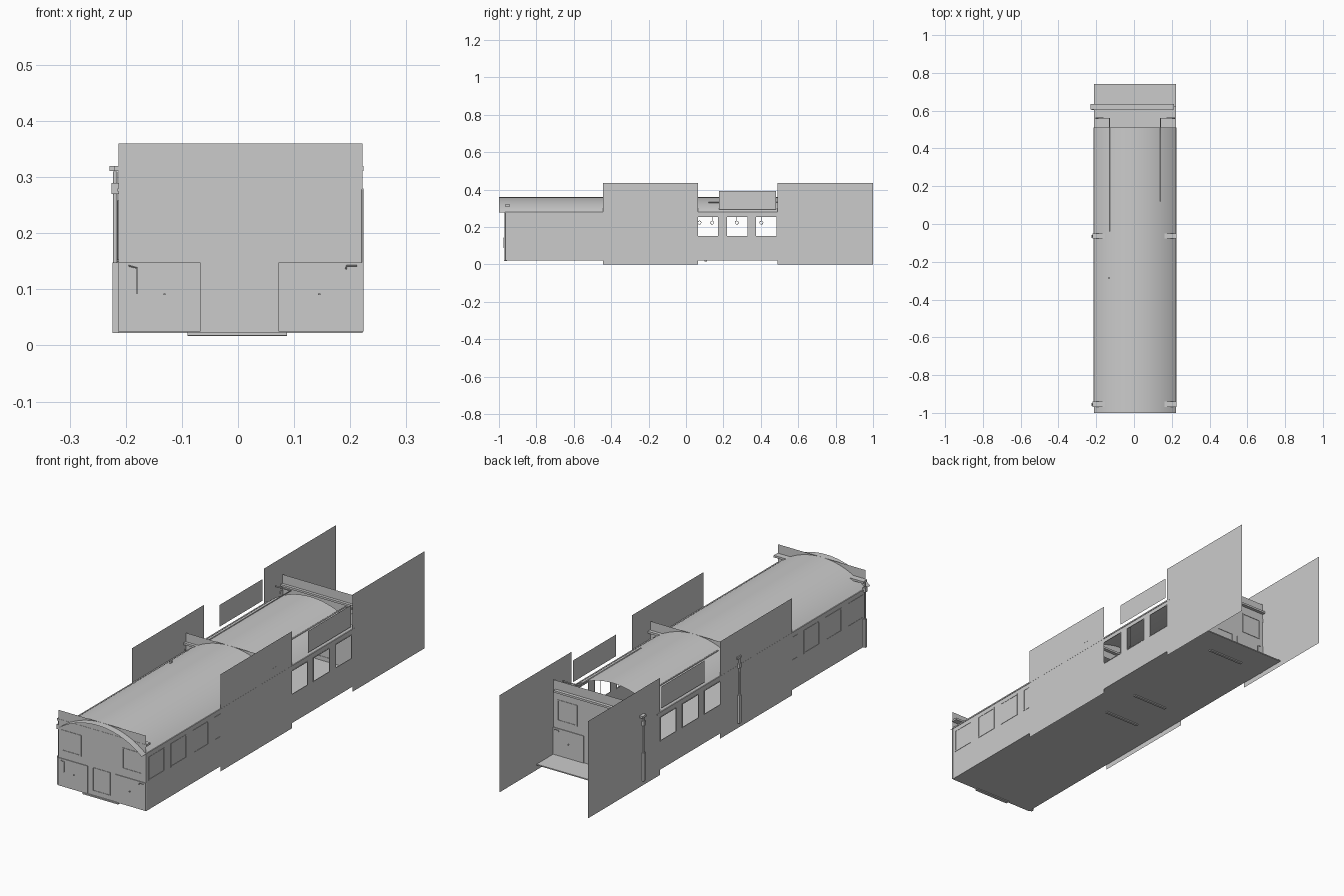
import bpy, bmesh, math

if "Cube" in bpy.data.objects:
    bpy.data.objects.remove(bpy.data.objects["Cube"])

XL, XR = -0.213, 0.222          # side wall planes
XC = (XL + XR) / 2
Y0, YM, Y1 = -0.968, -0.065, 0.62   # front wall, bulkhead, rear wall
ZF, ZE = 0.025, 0.278           # floor and eaves heights


def finish(name, bm):
    mesh = bpy.data.meshes.new(name)
    bm.to_mesh(mesh)
    bm.free()
    ob = bpy.data.objects.new(name, mesh)
    bpy.context.collection.objects.link(ob)
    return ob


def box(name, x0, x1, y0, y1, z0, z1):
    bm = bmesh.new()
    bmesh.ops.create_cube(bm, size=1)
    for v in bm.verts:
        v.co = (x1 if v.co.x > 0 else x0, y1 if v.co.y > 0 else y0, z1 if v.co.z > 0 else z0)
    return finish(name, bm)


def side_sheet(name, x, rects):
    """Flat sheets in the plane x, each rect = (y0, y1, z0, z1)."""
    bm = bmesh.new()
    for y0, y1, z0, z1 in rects:
        bm.faces.new([bm.verts.new((x, y, z)) for y, z in ((y0, z0), (y1, z0), (y1, z1), (y0, z1))])
    return finish(name, bm)


def end_sheet(name, y, rects):
    bm = bmesh.new()
    for x0, x1, z0, z1 in rects:
        bm.faces.new([bm.verts.new((x, y, z)) for x, z in ((x0, z0), (x1, z0), (x1, z1), (x0, z1))])
    return finish(name, bm)


def side_frame(name, x, y0, y1, z0, z1, t=0.005, d=0.0015):
    for a, b, c, e in ((y0, y1, z0, z0 + t), (y0, y1, z1 - t, z1), (y0, y0 + t, z0, z1), (y1 - t, y1, z0, z1)):
        box(name, x - d, x + d, a, b, c, e)


def end_frame(name, y, x0, x1, z0, z1, t=0.005, d=0.002):
    for a, b, c, e in ((x0, x1, z0, z0 + t), (x0, x1, z1 - t, z1), (x0, x0 + t, z0, z1), (x1 - t, x1, z0, z1)):
        box(name, a, b, y - d, y + d, c, e)


def tube(name, pts, r, cyclic=False):
    cu = bpy.data.curves.new(name, 'CURVE')
    cu.dimensions = '3D'
    cu.bevel_depth = r
    cu.bevel_resolution = 1
    cu.use_fill_caps = True
    sp = cu.splines.new('POLY')
    sp.points.add(len(pts) - 1)
    for p, co in zip(sp.points, pts):
        p.co = (*co, 1)
    sp.use_cyclic_u = cyclic
    ob = bpy.data.objects.new(name, cu)
    bpy.context.collection.objects.link(ob)


# Floor with end platform, front step and under-floor bars
box("floor", XL, XR, Y0, 0.74, 0.022, 0.027)
box("front_step", -0.09, 0.087, Y0 - 0.006, Y0 + 0.01, 0.018, 0.024)
for y in (YM - 0.02, YM + 0.17, Y1):
    box("underfloor_bar", -0.09, 0.087, y - 0.006, y + 0.006, 0.017, 0.023)

# Side walls: solid front half, three open windows in the rear half
holes = [(0.06, 0.172), (0.218, 0.328), (0.375, 0.485)]
ZB, ZT = 0.152, 0.255
for side, x in (("left", XL), ("right", XR)):
    out = 1 if x > 0 else -1
    rects = [(Y0, Y1, ZF, ZB), (Y0, Y1, ZT, ZE)]
    y = Y0
    for a, b in holes:
        rects.append((y, a, ZB, ZT))
        y = b
    rects.append((y, Y1, ZB, ZT))
    side_sheet(side + "_wall", x, rects)
    for a, b in holes:
        side_frame(side + "_window_frame", x, a - 0.003, b + 0.003, ZB - 0.003, ZT + 0.003, 0.003)
    for i in range(4):
        a = -0.95 + i * 0.155
        side_frame(side + "_window_frame", x, a, a + 0.112, ZB, ZT + 0.003)
    # large flat side panels and the small raised board between them
    side_sheet(side + "_side_panels", x + out * 0.0015,
               [(-0.443, 0.064, 0, 0.435), (0.49, 1.0, 0, 0.435), (0.176, 0.48, 0.295, 0.392)])
    box(side + "_gutter", x - 0.002, x + 0.002, Y0, 0.51, ZE - 0.004, ZE + 0.002)

# Curved roof as a single smooth sheet
half, top = (XR - XL) / 2, 0.36
sag = top - ZE
R = (half ** 2 + sag ** 2) / (2 * sag)
A = math.asin(half / R)
bm = bmesh.new()
rows = []
for i in range(25):
    t = -A + 2 * A * i / 24
    x, z = XC + R * math.sin(t), top - R + R * math.cos(t)
    rows.append([bm.verts.new((x, y, z)) for y in (-1.0, 0.51)])
for a, b in zip(rows, rows[1:]):
    bm.faces.new((a[0], b[0], b[1], a[1])).smooth = True
finish("roof", bm)

# End walls and central bulkhead, rising to a straight parapet with a ledge
windows = [(-0.197, -0.098), (0.104, 0.203)]
for name, y, out in (("front", Y0, -1), ("rear", Y1, 1)):
    end_sheet(name + "_wall", y, [(XL, XR, ZF, top)])
    for a, b in windows:
        end_frame(name + "_window_frame", y, a, b, 0.181, 0.276)
    for a, b in ((XL, -0.067), (0.072, XR)):
        ya, yb = sorted((y, y + out * 0.003))
        box(name + "_lower_plate", a, b, ya, yb, ZF, 0.148)
    end_frame(name + "_door_panel", y, -0.04, 0.045, 0.045, 0.148, 0.0015)
    yr = y + out * 0.007
    tube(name + "_handrail", [(-0.195, yr, 0.142), (-0.18, yr, 0.138), (-0.18, yr, 0.092)], 0.0015)
    tube(name + "_handrail", [(0.212, yr, 0.142), (0.194, yr, 0.142), (0.192, yr, 0.136)], 0.0015)
    for x in (-0.131, 0.145):
        box(name + "_latch", x - 0.002, x + 0.002, yr - 0.003, yr + 0.003, 0.09, 0.093)
end_sheet("bulkhead_parapet", YM, [(XL, XR, ZE, top)])
for y, x0, x1 in ((-0.955, -0.22, 0.224), (-0.064, -0.22, 0.224), (0.621, -0.229, 0.212)):
    box("parapet_ledge", x0, x1, y - 0.014, y + 0.014, 0.311, 0.32)

# Stepped posts on the left side at each cross wall
for y in (Y0 + 0.012, YM, Y1 - 0.008):
    box("post_base", -0.224, -0.213, y - 0.007, y + 0.007, 0.022, 0.148)
    tube("post_pipe", [(-0.219, y, 0.148), (-0.219, y, 0.31)], 0.004)
    box("post_head", -0.225, -0.212, y - 0.008, y + 0.008, 0.27, 0.29)
tube("corner_rod", [(XR, Y0, ZF), (XR, Y0, ZE)], 0.002)

# Overhead grab rails with hanging strap rings
for x, xe, ya in ((-0.13, -0.205, -0.04), (0.14, 0.218, 0.12)):
    tube("grab_rail", [(x, ya, 0.332), (x, 0.56, 0.332), (xe, 0.56, 0.332)], 0.003)
    for y in (0.072, 0.14, 0.272, 0.403):
        tube("strap", [(x, y, 0.33), (x, y, 0.233)], 0.0012)
        tube("strap_ring", [(x, y + 0.009 * math.cos(k * math.pi / 6), 0.224 + 0.009 * math.sin(k * math.pi / 6))
                            for k in range(12)], 0.0015, True)
box("roof_lug", -0.136, -0.129, -0.29, -0.28, 0.325, 0.34)
